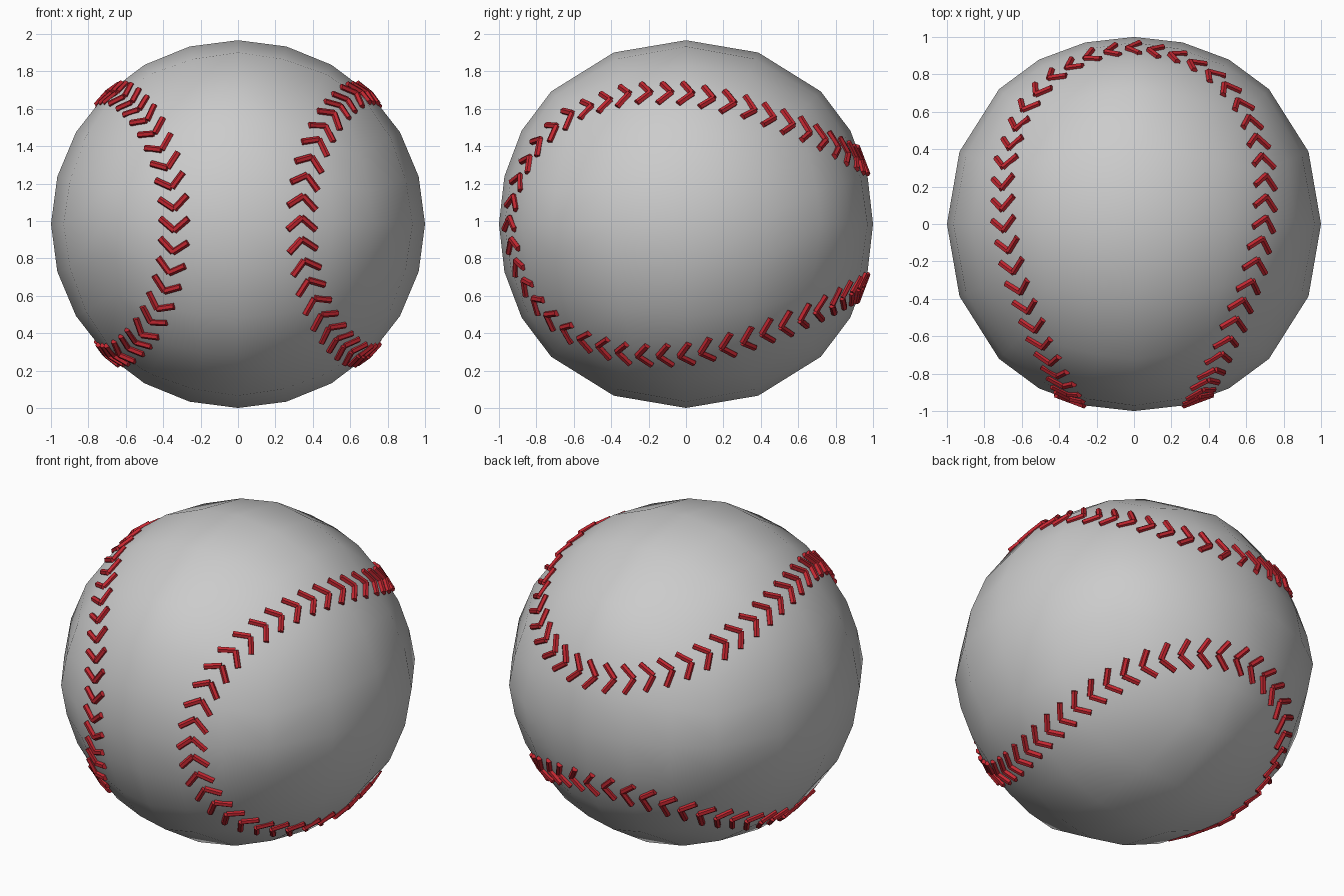
import bpy, bmesh
from math import sin, cos, tan, pi, radians
from mathutils import Vector, Matrix
from mathutils.bvhtree import BVHTree

if "Cube" in bpy.data.objects:
    bpy.data.objects.remove(bpy.data.objects["Cube"])

RZ = 0.983                      # half height of the ball
CENTRE = Vector((0, 0, RZ))


def finish(bm, name, angle, colour=None):
    me = bpy.data.meshes.new(name)
    bm.to_mesh(me)
    ob = bpy.data.objects.new(name, me)
    ob.location = CENTRE
    bpy.context.collection.objects.link(ob)
    if colour:
        mat = bpy.data.materials.new(name + "_colour")
        mat.diffuse_color = colour
        mat.use_nodes = True
        mat.node_tree.nodes["Principled BSDF"].inputs["Base Color"].default_value = mat.diffuse_color
        me.materials.append(mat)
    bpy.ops.object.select_all(action='DESELECT')
    ob.select_set(True)
    bpy.context.view_layer.objects.active = ob
    bpy.ops.object.shade_smooth_by_angle(angle=radians(angle))
    return ob


# ball: box grid of 6 x 4 x 6 cells blown up to a coarse sphere
SEG = (6, 4, 6)
ball = bmesh.new()
for axis in range(3):
    u, v = (axis + 1) % 3, (axis + 2) % 3
    for side in (-1, 1):
        grid = []
        for i in range(SEG[u] + 1):
            row = []
            for j in range(SEG[v] + 1):
                p = Vector((0, 0, 0))
                p[axis] = side
                p[u] = tan((i / SEG[u] - 0.5) * pi / 2)
                p[v] = tan((j / SEG[v] - 0.5) * pi / 2)
                p.normalize()
                # slight swelling along the spine of each leather panel
                spine = max(0, 1 - 4 * min(abs(p.x), abs(p.z)))
                p *= 1 + 0.02 * spine * 4 * p.y ** 2 * (1 - p.y ** 2)
                p.z *= RZ
                row.append(ball.verts.new(p))
            grid.append(row)
        for i in range(SEG[u]):
            for j in range(SEG[v]):
                q = [grid[i][j], grid[i + 1][j], grid[i + 1][j + 1], grid[i][j + 1]]
                ball.faces.new(q if side > 0 else q[::-1])
bmesh.ops.remove_doubles(ball, verts=ball.verts, dist=1e-4)
bmesh.ops.recalc_face_normals(ball, faces=ball.faces)
tree = BVHTree.FromBMesh(ball)
finish(ball, "ball", 40)


# seam path on the unit sphere
def seam(t):
    a, b = 0.67, -0.33
    return Vector((a * cos(t) + b * cos(3 * t), -0.94 * cos(2 * t),
                   a * sin(t) - b * sin(3 * t))).normalized()


def on_surface(p, lift):
    d = p.normalized()
    hit = tree.ray_cast(Vector((0, 0, 0)), d)[0]
    return hit + d * lift


def rod(bm, p, q, radius):
    d = q - p
    m = Matrix.Translation((p + q) / 2) @ d.to_track_quat('Z', 'Y').to_matrix().to_4x4()
    bmesh.ops.create_cone(bm, cap_ends=True, segments=6, radius1=radius,
                          radius2=radius, depth=d.length, matrix=m)


# stitches: evenly spaced chevrons pointing along the seam
COUNT, FINE = 96, 4800
pts = [seam(2 * pi * k / FINE) for k in range(FINE + 1)]
lengths = [(pts[k + 1] - pts[k]).length for k in range(FINE)]
step = sum(lengths) / COUNT
stitches = bmesh.new()
run, made = 0.0, 0
for k in range(FINE):
    if run >= made * step - 1e-6 and made < COUNT:
        p = pts[k]
        along = (pts[k + 1] - p).normalized()
        across = along.cross(p).normalized()
        tip = on_surface(p + along * 0.035, 0.006)
        for s in (-1, 1):
            end = on_surface(p - along * 0.03 + across * s * 0.08, 0.006)
            rod(stitches, tip, end, 0.018)
        made += 1
    run += lengths[k]
finish(stitches, "stitches", 30, (0.55, 0.02, 0.03, 1))
